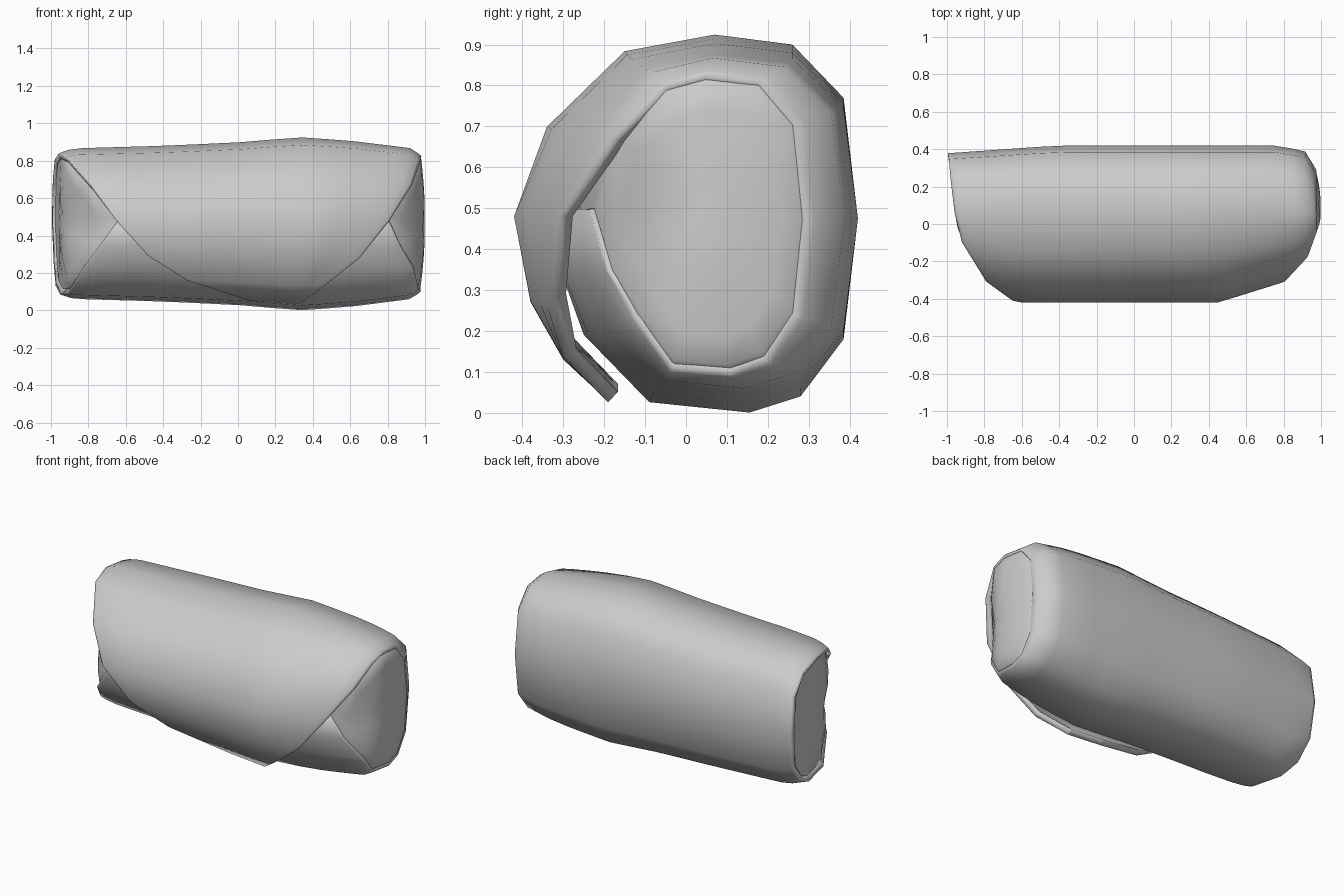
import bpy, bmesh, math

if "Cube" in bpy.data.objects:
    bpy.data.objects.remove(bpy.data.objects["Cube"])

grey = bpy.data.materials.new("soft grey")
grey.use_nodes = True
grey.diffuse_color = (0.6, 0.6, 0.6, 1)
grey.node_tree.nodes["Principled BSDF"].inputs["Base Color"].default_value = (0.6, 0.6, 0.6, 1)

CY, CZ = 0.07, 0.47


def interp(points, x):
    if x <= points[0][0]:
        return points[0][1]
    for (a, va), (b, vb) in zip(points, points[1:]):
        if x <= b:
            return va + (vb - va) * (x - a) / (b - a)
    return points[-1][1]


# How the section narrows along the length: front, back and height
FRONT = [(-1, .3), (-.92, .65), (-.8, .9), (-.6, 1), (.45, 1), (.8, .74), (.92, .55), (.98, .3)]
BACK = [(-1, .9), (-.4, 1), (.77, 1), (.92, .92), (.99, .62)]
HEIGHT = [(-1, .75), (-.95, .82), (-.88, .87), (-.4, .9), (0, .94), (.33, 1),
          (.6, .96), (.93, .87), (.98, .78), (1, .6)]


def warp(x, y, z):
    y *= interp(FRONT if y < 0 else BACK, x)
    return (x, y, CZ + (z - CZ) * interp(HEIGHT, x))


def finish(name, bm):
    mesh = bpy.data.meshes.new(name)
    bm.to_mesh(mesh)
    bm.free()
    mesh.materials.append(grey)
    obj = bpy.data.objects.new(name, mesh)
    bpy.context.collection.objects.link(obj)
    bpy.ops.object.select_all(action='DESELECT')
    bpy.context.view_layer.objects.active = obj
    obj.select_set(True)
    bpy.ops.object.shade_smooth_by_angle(angle=math.radians(50))
    return obj


def sheet(bm, rows, columns=18):
    """Grid of vertices, one row per (y, z, left end, right end)."""
    grid = []
    for y, z, left, right in rows:
        line = []
        for i in range(columns + 1):
            t = 0.5 - 0.5 * math.cos(math.pi * i / columns)
            line.append(bm.verts.new(warp(left + (right - left) * t, y, z)))
        grid.append(line)
    return grid


def skin(bm, a, b):
    for i in range(len(a) - 1):
        bm.faces.new((a[i], b[i], b[i + 1], a[i + 1]))


# Outer sheet: inner lap, underside, back, top, then the tapering front flap
lap = [(-.32, .50, -.63, .80), (-.30, .33, -.74, .87), (-.25, .19, -.83, .94)]
shell = [(-.09, .025, -.91, .965), (.155, 0, -.95, .975), (.28, .04, -.975, .975),
         (.385, .18, -.985, .975), (.42, .475, -.995, .975), (.385, .77, -.99, .975),
         (.26, .90, -.98, .975), (.07, .925, -.96, .98), (-.15, .885, -.92, .975)]
flap = [(-.34, .70, -.79, .93), (-.42, .48, -.65, .81), (-.38, .27, -.48, .65),
        (-.30, .13, -.27, .47), (-.19, .025, .08, .32)]
bm = bmesh.new()
grid = sheet(bm, lap + shell + flap)
for a, b in zip(grid, grid[1:]):
    skin(bm, a, b)
wrapper = finish("wrapper", bm)
solid = wrapper.modifiers.new("thickness", 'SOLIDIFY')
solid.thickness = 0.035
solid.offset = -1

# Filling: closed roll just inside the sheet, with domed ends
inner = [(CY + (y - CY) * .95, CZ + (z - CZ) * .95, l + .015, r)
         for y, z, l, r in lap + shell]
inner.append((-.28, .70, -.80, .90))
bm = bmesh.new()
grid = sheet(bm, inner)
for a, b in zip(grid, grid[1:] + grid[:1]):
    skin(bm, a, b)
for end, tip in ((0, -.955), (-1, 1.0)):
    ring = [line[end] for line in grid]
    edge = [v.co.copy() for v in ring]
    for f in (.8, .55, .3):
        new = [bm.verts.new((tip + (p.x - tip) * f * f, CY + (p.y - CY) * f,
                             CZ + (p.z - CZ) * f)) for p in edge]
        skin(bm, ring + ring[:1], new + new[:1])
        ring = new
    bm.faces.new(ring)
bmesh.ops.recalc_face_normals(bm, faces=bm.faces)
finish("filling", bm)
